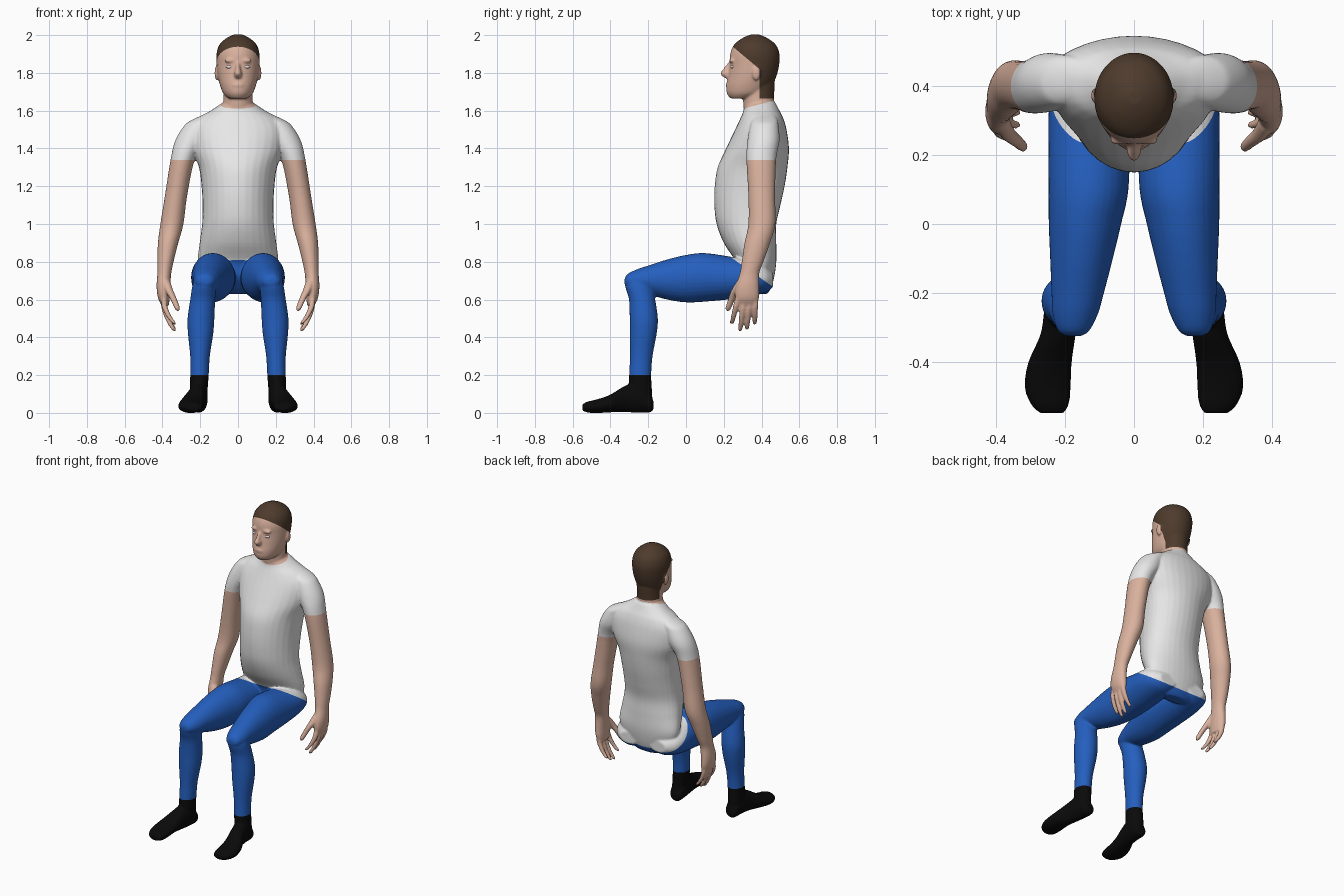
import bpy, bmesh, math
from mathutils import Vector

def material(name, rgb):
    m = bpy.data.materials.new(name)
    m.diffuse_color = (*rgb, 1)
    return m

skin = material("skin", (0.70, 0.44, 0.34))
brown = material("brown_hair", (0.075, 0.043, 0.025))
white = material("white_cotton", (0.80, 0.80, 0.80))
blue = material("blue_denim", (0.018, 0.115, 0.52))
black = material("black_socks", (0.003, 0.003, 0.003))
eye_white = material("eye_white", (0.75, 0.72, 0.70))

def spline(rows, steps=5):
    """Catmull-Rom through rows of numbers."""
    out = []
    for i in range(len(rows) - 1):
        a, b, c, d = (rows[max(0, min(len(rows) - 1, i + k))] for k in (-1, 0, 1, 2))
        for s in range(steps):
            t = s / steps
            out.append([0.5 * (2*q + (r - p)*t + (2*p - 5*q + 4*r - u)*t*t
                               + (3*q - p - 3*r + u)*t**3)
                        for p, q, r, u in zip(a, b, c, d)])
    out.append(list(rows[-1]))
    return out

def loft(bm, axis, rings, k=0.5, side=1, n=32):
    """rings: position on axis, centre x, half width, low, high of the other axis."""
    loops = []
    for t, cx, r, lo, hi in spline(rings):
        mid = lo + (hi - lo) * k
        loop = []
        for j in range(n):
            a = 2 * math.pi * j / n
            s = math.sin(a)
            u = mid + s * ((hi - mid) if s > 0 else (mid - lo))
            x = side * (cx + r * math.cos(a))
            loop.append(bm.verts.new((x, u, t) if axis == 'z' else (x, t, u)))
        loops.append(loop)
    faces = [bm.faces.new(loops[0]), bm.faces.new(loops[-1])]
    for p, q in zip(loops, loops[1:]):
        for j in range(n):
            faces.append(bm.faces.new((p[j], p[(j+1) % n], q[(j+1) % n], q[j])))
    bmesh.ops.recalc_face_normals(bm, faces=faces)

def ellipsoid(bm, centre, radii):
    g = bmesh.ops.create_uvsphere(bm, u_segments=20, v_segments=12, radius=1)
    for v in g["verts"]:
        v.co = Vector(c + r * p for c, r, p in zip(centre, radii, v.co))

bm = bmesh.new()
# torso
loft(bm, 'z', [(.63, 0, .08, .36, .43), (.66, 0, .14, .32, .45), (.72, 0, .19, .275, .467),
               (.80, 0, .213, .262, .478), (.90, 0, .203, .20, .478), (1.0, 0, .19, .162, .478),
               (1.1, 0, .188, .15, .50), (1.2, 0, .193, .152, .522), (1.3, 0, .207, .168, .537),
               (1.4, 0, .245, .212, .545), (1.5, 0, .255, .26, .532), (1.56, 0, .215, .288, .515),
               (1.60, 0, .145, .304, .495), (1.64, 0, .085, .31, .475)], k=0.6)
# neck, head and nose
loft(bm, 'z', [(1.58, 0, .085, .31, .475), (1.66, 0, .077, .302, .467), (1.75, 0, .077, .31, .47)])
loft(bm, 'z', [(1.665, 0, .05, .235, .35), (1.69, 0, .077, .217, .42), (1.73, 0, .094, .214, .455),
               (1.78, 0, .106, .222, .478), (1.84, 0, .113, .23, .493), (1.90, 0, .114, .234, .495),
               (1.95, 0, .098, .255, .475), (1.985, 0, .06, .30, .43), (2.004, 0, .02, .345, .385)])
loft(bm, 'z', [(1.86, 0, .010, .228, .26), (1.82, 0, .014, .196, .26),
               (1.795, 0, .021, .182, .26), (1.772, 0, .016, .205, .26)])
ellipsoid(bm, (0, .222, 1.735), (.03, .012, .014))
for s in (1, -1):
    # ear and brow
    ellipsoid(bm, (s * .112, .372, 1.80), (.012, .022, .04))
    ellipsoid(bm, (s * .04, .243, 1.865), (.032, .014, .012))
    # shoulder, arm and palm
    loft(bm, 'z', [(1.58, .14, .04, .37, .47), (1.55, .18, .065, .35, .485), (1.52, .21, .075, .34, .49),
                   (1.44, .25, .083, .325, .495), (1.34, .293, .064, .32, .477),
                   (1.15, .328, .059, .33, .472), (1.0, .35, .061, .33, .473),
                   (.90, .37, .054, .31, .445), (.80, .384, .043, .295, .41),
                   (.74, .39, .037, .285, .388), (.67, .395, .036, .264, .387),
                   (.61, .393, .031, .26, .387), (.57, .385, .02, .275, .375)], side=s)
    # fingers: base y, tip y, tip z
    for by, ty, tz in ((.276, .242, .47), (.308, .286, .432), (.339, .322, .44), (.367, .364, .468)):
        rows = []
        for f, x, r in ((0, .394, .016), (.35, .388, .016), (.7, .366, .014), (.93, .342, .012), (1, .335, .006)):
            y = by + (ty - by) * f
            rows.append((.61 + (tz - .61) * f, x, r, y - r, y + r))
        loft(bm, 'z', rows, side=s, n=16)
    # thumb
    loft(bm, 'z', [(.70, .382, .022, .27, .32), (.65, .365, .022, .24, .285), (.60, .34, .018, .222, .26),
                   (.555, .322, .015, .209, .24), (.54, .318, .007, .215, .23)], side=s, n=16)
    # thigh
    loft(bm, 'y', [(.46, .11, .06, .665, .74), (.42, .122, .10, .637, .78), (.35, .13, .115, .62, .81),
                   (.25, .13, .118, .603, .825), (.10, .132, .116, .589, .846), (0, .142, .105, .585, .836),
                   (-.1, .152, .091, .60, .812), (-.2, .163, .076, .627, .78), (-.26, .17, .066, .635, .76),
                   (-.31, .175, .045, .66, .735), (-.325, .175, .02, .68, .71)], side=s)
    # shin
    loft(bm, 'z', [(.74, .175, .045, -.29, -.2), (.68, .178, .062, -.322, -.18), (.60, .187, .066, -.302, -.163),
                   (.50, .196, .071, -.298, -.149), (.42, .198, .067, -.298, -.155), (.30, .201, .052, -.297, -.177),
                   (.20, .204, .049, -.301, -.184), (.12, .208, .047, -.305, -.18), (.04, .21, .045, -.31, -.176)], side=s)
    # foot
    loft(bm, 'y', [(-.172, .205, .025, .02, .06), (-.19, .207, .042, .003, .10), (-.25, .21, .05, .002, .16),
                   (-.32, .22, .051, .003, .145), (-.40, .243, .063, .003, .097), (-.47, .25, .067, -.001, .072),
                   (-.52, .244, .056, .002, .06), (-.548, .238, .035, .012, .046)], side=s)

# blend the parts into one smooth skin
me = bpy.data.meshes.new("blend")
bm.to_mesh(me)
bm.free()
tmp = bpy.data.objects.new("blend", me)
bpy.context.scene.collection.objects.link(tmp)
mod = tmp.modifiers.new("remesh", 'REMESH')
mod.mode = 'VOXEL'
mod.voxel_size = 0.006
mod = tmp.modifiers.new("smooth", 'SMOOTH')
mod.factor = 0.5
mod.iterations = 5
bpy.context.view_layer.update()
blended = bpy.data.meshes.new_from_object(tmp.evaluated_get(bpy.context.evaluated_depsgraph_get()))
bpy.data.objects.remove(tmp)

# clean cuts along sock, sleeve, hem, collar and hair lines
bm = bmesh.new()
bm.from_mesh(blended)
for co, no in (((0, 0, .2), (0, 0, 1)), ((0, 0, 1.34), (0, 0, 1)), ((0, 0, .99), (0, .7, 1)),
               ((0, 0, 1.53), (0, -.265, 1)), ((0, 0, 1.665), (0, 0, 1)),
               ((0, .39, 0), (0, 1, 0)), ((0, 0, 2.147), (0, .84, 1))):
    bmesh.ops.bisect_plane(bm, geom=bm.verts[:] + bm.edges[:] + bm.faces[:], dist=1e-5,
                           plane_co=co, plane_no=Vector(no).normalized())

def part_of(c):
    x, y, z = abs(c.x), c.y, c.z
    if z < .2:
        return "socks"
    if z < 1.34 and x > .222 + (1.34 - z) * .08:
        return "arms"
    if z + .7 * y < .99:
        return "trousers"
    if z - .265 * y < 1.53:
        return "shirt"
    if z > 1.665 and (y > .39 or z + .84 * y > 2.147):
        return "hair"
    return "head"

def finish(b, name, mat):
    m = bpy.data.meshes.new(name)
    b.to_mesh(m)
    b.free()
    m.materials.clear()
    m.materials.append(mat)
    for p in m.polygons:
        p.use_smooth = True
        p.material_index = 0
    bpy.context.scene.collection.objects.link(bpy.data.objects.new(name, m))

# one object per garment or body part
for name, mat in (("socks", black), ("arms", skin), ("trousers", blue),
                  ("shirt", white), ("hair", brown), ("head", skin)):
    b = bm.copy()
    bmesh.ops.delete(b, geom=[f for f in b.faces if part_of(f.calc_center_median()) != name],
                     context='FACES')
    finish(b, name, mat)
bm.free()

# eyes
b = bmesh.new()
for s in (1, -1):
    ellipsoid(b, (s * .045, .245, 1.832), (.018, .009, .009))
finish(b, "eyes", eye_white)
